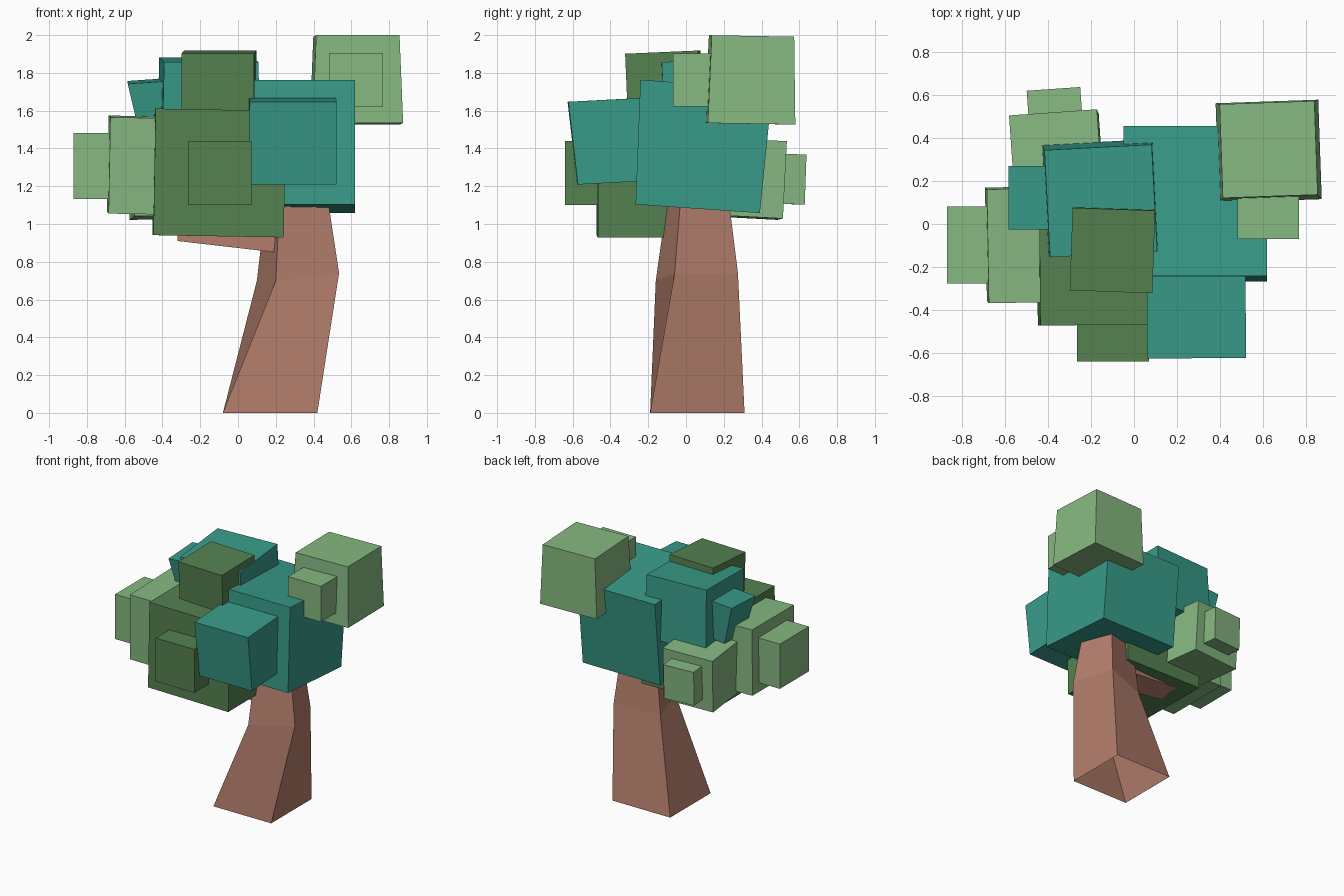
import bpy
from math import radians
from mathutils import Euler, Vector

if "Cube" in bpy.data.objects:
    bpy.data.objects.remove(bpy.data.objects["Cube"])


def material(name, rgb):
    m = bpy.data.materials.new(name)
    m.diffuse_color = (*rgb, 1)
    m.use_nodes = True
    m.node_tree.nodes["Principled BSDF"].inputs["Base Color"].default_value = m.diffuse_color
    return m


BARK = material("bark", (0.45, 0.21, 0.15))
LIGHT = material("light_leaf", (0.24, 0.48, 0.22))
DARK = material("dark_leaf", (0.09, 0.22, 0.08))
TEAL = material("teal_leaf", (0.04, 0.33, 0.25))


def add_mesh(name, verts, faces, mat):
    me = bpy.data.meshes.new(name)
    me.from_pydata(verts, [], faces)
    me.materials.append(mat)
    ob = bpy.data.objects.new(name, me)
    bpy.context.collection.objects.link(ob)


def tube(name, rings, mat, start_cap=False):
    """Join four-sided rings, each listed counter-clockwise along the path."""
    verts = [v for r in rings for v in r]
    n = len(rings)
    faces = [(4*k + i, 4*k + (i+1) % 4, 4*k + 4 + (i+1) % 4, 4*k + 4 + i)
             for k in range(n - 1) for i in range(4)]
    faces.append(tuple(4*(n-1) + i for i in range(4)))
    if start_cap:
        faces.append((3, 2, 1, 0))
    add_mesh(name, verts, faces, mat)


def leaf_block(name, mat, centre, size, tilt=(0, 0, 0), flare=(0, 0)):
    """Slightly skewed box; flare widens the top and narrows the bottom."""
    rot = Euler([radians(a) for a in tilt])

    def corner(x, y, z):
        p = Vector((x * size[0] * (1 + z*flare[0]), y * size[1] * (1 + z*flare[1]), z * size[2])) / 2
        p.rotate(rot)
        return p + Vector(centre)

    rings = [[corner(x, y, z) for x, y in ((-1, -1), (1, -1), (1, 1), (-1, 1))] for z in (-1, 1)]
    tube(name, rings, mat, True)


def ring(corner, edge, rise=0):
    """Turned square from its front-left corner and its front edge vector."""
    (x, y, z), (a, b) = corner, edge
    return [(x, y, z), (x+a, y+b, z+rise), (x+a-b, y+b+a, z+rise), (x-b, y+a, z)]


# Twisting, bent trunk, open underneath
tube("trunk", [ring((-0.08, -0.19, 0), (0.5, 0)),
               ring((0.2, -0.16, 0.7), (0.335, 0.1), 0.04),
               ring((0.23, -0.075, 1.3), (0.22, 0.06))], BARK)

# Side branch running into the left foliage
tube("branch", [[(0.2, -0.08, 0.85), (0.2, -0.08, 1.08), (0.2, 0.14, 1.08), (0.2, 0.14, 0.88)],
                [(-0.32, -0.06, 0.91), (-0.32, -0.06, 1.09), (-0.32, 0.1, 1.09), (-0.32, 0.1, 0.94)]], BARK, True)

# Teal foliage
leaf_block("teal_main", TEAL, (0.285, 0.085, 1.41), (0.67, 0.68, 0.66), (-4, 0, 0), (0, 0.03))
leaf_block("teal_front", TEAL, (0.29, -0.37, 1.44), (0.46, 0.46, 0.44), (3, 0, 0.5), (0, 0.06))
leaf_block("teal_upper", TEAL, (-0.155, 0.12, 1.63), (0.51, 0.5, 0.48), (3, 0, 3), (-0.02, 0))
leaf_block("teal_left", TEAL, (-0.43, 0.13, 1.61), (0.24, 0.27, 0.3), (3, -4, 0), (0.2, 0.1))

# Dark green foliage
leaf_block("dark_main", DARK, (-0.1, -0.13, 1.27), (0.69, 0.68, 0.67), (0, 1, 0.5))
leaf_block("dark_front", DARK, (-0.097, -0.47, 1.27), (0.335, 0.34, 0.34))
leaf_block("dark_top", DARK, (-0.1, -0.115, 1.715), (0.385, 0.385, 0.39), (2.5, 0, -2))

# Light green foliage
leaf_block("light_left", LIGHT, (-0.42, -0.095, 1.31), (0.53, 0.53, 0.51), (1, 1, 1))
leaf_block("light_left_tip", LIGHT, (-0.69, -0.098, 1.307), (0.36, 0.36, 0.35))
leaf_block("light_back", LIGHT, (-0.36, 0.32, 1.24), (0.41, 0.38, 0.41), (-3, -1, 4))
leaf_block("light_back_tip", LIGHT, (-0.365, 0.485, 1.24), (0.25, 0.28, 0.265), (-2, 0, 4))
leaf_block("light_top", LIGHT, (0.627, 0.343, 1.763), (0.46, 0.45, 0.465), (-1, 0, 2), (-0.04, -0.03))
leaf_block("light_top_tip", LIGHT, (0.625, 0.07, 1.763), (0.285, 0.28, 0.28))
